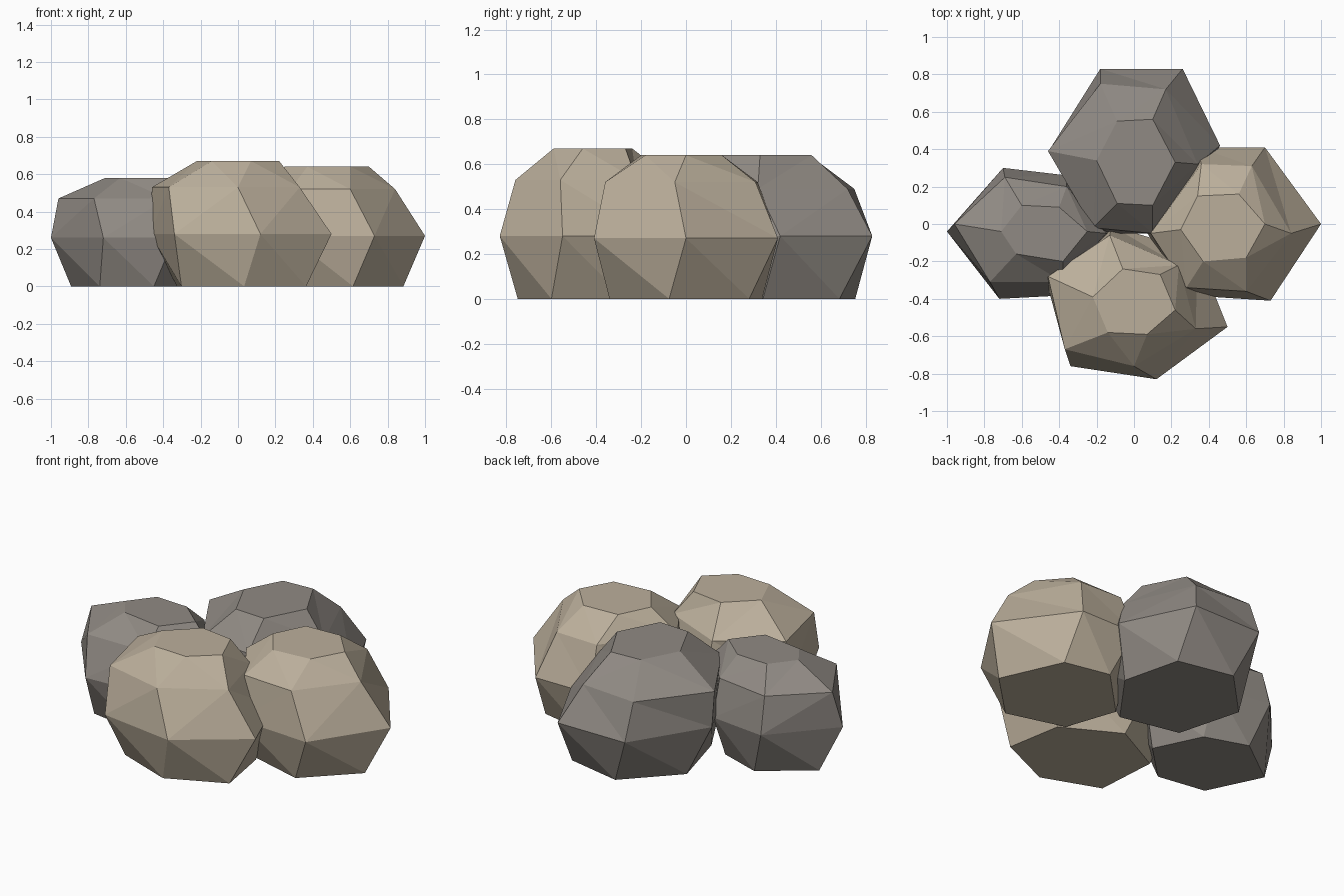
import bpy, bmesh, math
from mathutils import Matrix, Vector

if "Cube" in bpy.data.objects:
    bpy.data.objects.remove(bpy.data.objects["Cube"])


def material(name, rgb):
    m = bpy.data.materials.new(name)
    m.diffuse_color = (*rgb, 1)
    m.use_nodes = True
    m.node_tree.nodes["Principled BSDF"].inputs["Base Color"].default_value = m.diffuse_color
    return m


tan = material("tan stone", (0.50, 0.43, 0.33))
grey = material("grey stone", (0.28, 0.255, 0.23))


def boulder(name, mat, centre, heights, belly, shoulder, crown):
    """Six-sided faceted rock: foot, belly, shoulder and crown outlines, counter-clockwise."""
    # foot is the belly outline shrunk and slightly twisted
    c, turn = Vector(centre), Matrix.Rotation(math.radians(-12), 2)
    foot = [c + turn @ (Vector(p) - c) * 0.77 for p in belly]
    bm = bmesh.new()
    rings = [[bm.verts.new((p[0], p[1], z)) for p in outline]
             for outline, z in zip((foot, belly, shoulder, crown), (0, *heights))]
    for low, high in zip(rings, rings[1:]):
        for i in range(6):
            j = (i + 1) % 6
            bm.faces.new((low[i], low[j], high[j], high[i]))
    bm.faces.new(rings[0][::-1])
    bm.faces.new(rings[-1])
    # split the bent side panels into flat facets
    bmesh.ops.triangulate(bm, faces=[f for f in bm.faces if len(f.verts) == 4],
                          quad_method='SHORT_EDGE')
    bmesh.ops.recalc_face_normals(bm, faces=bm.faces)
    mesh = bpy.data.meshes.new(name)
    bm.to_mesh(mesh)
    bm.free()
    mesh.materials.append(mat)
    bpy.context.collection.objects.link(bpy.data.objects.new(name, mesh))


# tan boulders
boulder("front_boulder", tan, (0.02, -0.44), (0.28, 0.53, 0.67),
        [(-.47, -.30), (-.34, -.76), (.12, -.83), (.50, -.55), (.34, -.15), (-.12, -.01)],
        [(-.46, -.28), (-.37, -.67), (0, -.76), (.33, -.56), (.24, -.22), (-.13, -.06)],
        [(-.22, -.39), (-.14, -.58), (.07, -.59), (.22, -.46), (.14, -.27), (-.06, -.24)])
boulder("right_boulder", tan, (0.53, 0), (0.27, 0.52, 0.64),
        [(1, 0), (.70, .41), (.34, .41), (.06, -.03), (.27, -.38), (.73, -.41)],
        [(.84, -.05), (.63, .31), (.36, .32), (.09, -.05), (.28, -.34), (.60, -.36)],
        [(.70, 0), (.56, .16), (.34, .15), (.25, -.03), (.37, -.20), (.60, -.18)])

# grey boulders
boulder("back_boulder", grey, (0.01, 0.40), (0.28, 0.49, 0.64),
        [(-.18, .83), (-.45, .40), (-.22, -.05), (.25, -.05), (.46, .42), (.26, .83)],
        [(-.18, .75), (-.46, .39), (-.22, -.02), (.10, -.05), (.34, .32), (.17, .72)],
        [(-.09, .55), (-.20, .34), (-.09, .11), (.10, .10), (.22, .33), (.10, .56)])
boulder("left_boulder", grey, (-0.57, -0.05), (0.26, 0.47, 0.58),
        [(-1, -.04), (-.72, -.40), (-.34, -.38), (-.12, -.05), (-.36, .26), (-.70, .30)],
        [(-.96, 0), (-.77, -.31), (-.38, -.31), (-.15, -.05), (-.36, .20), (-.69, .25)],
        [(-.71, -.04), (-.63, -.16), (-.38, -.20), (-.25, -.04), (-.40, .09), (-.60, .10)])
